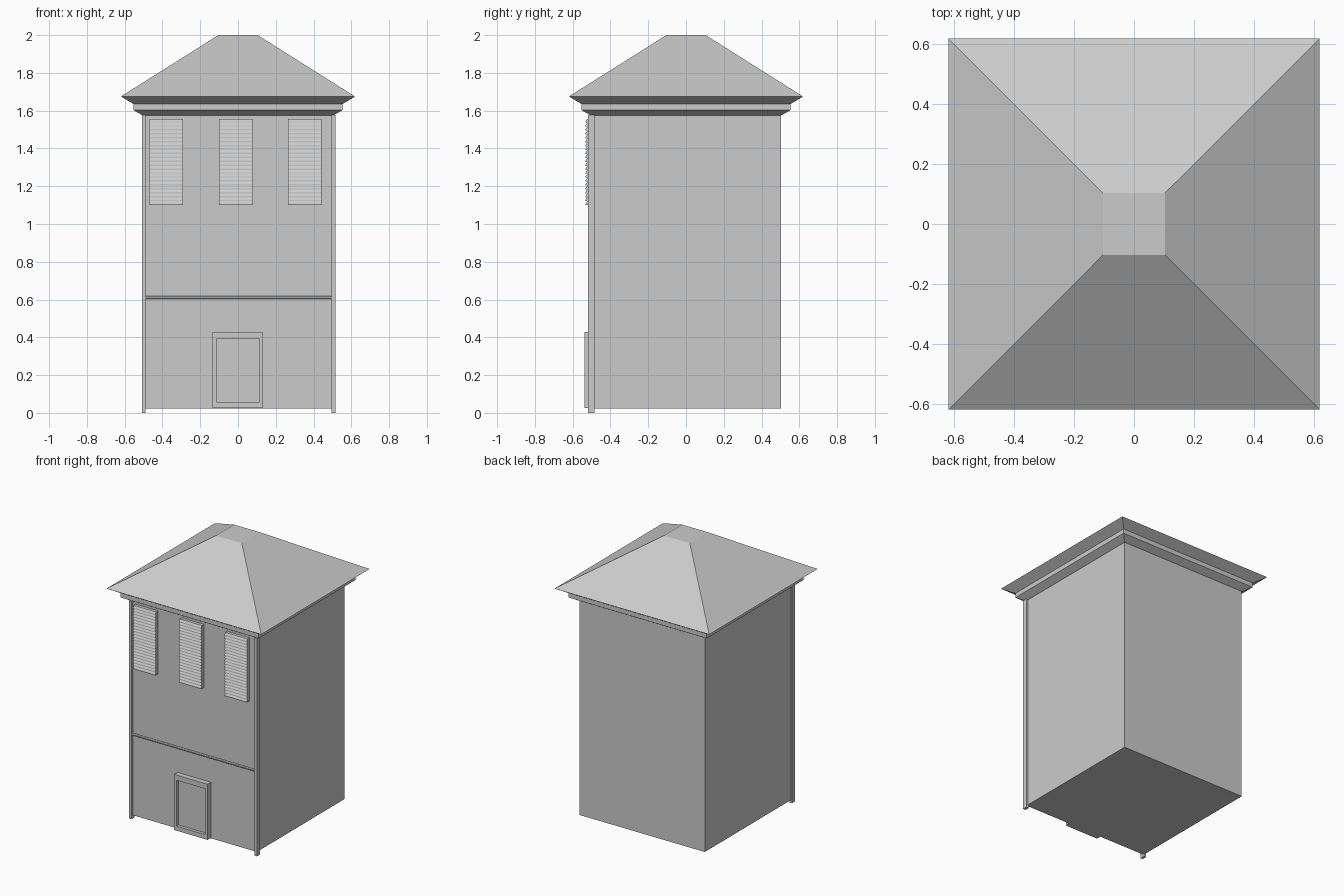
import bpy, bmesh, math

if "Cube" in bpy.data.objects:
    bpy.data.objects.remove(bpy.data.objects["Cube"])


def mesh_object(name, verts, faces):
    mesh = bpy.data.meshes.new(name)
    mesh.from_pydata(verts, [], faces)
    bm = bmesh.new()
    bm.from_mesh(mesh)
    bmesh.ops.recalc_face_normals(bm, faces=bm.faces)
    bm.to_mesh(mesh)
    bm.free()
    obj = bpy.data.objects.new(name, mesh)
    bpy.context.collection.objects.link(obj)
    return obj


def prism(name, profile, x0, x1):
    """Extrude a closed (y, z) profile along x."""
    n = len(profile)
    verts = [(x, y, z) for x in (x0, x1) for y, z in profile]
    faces = [tuple(range(n)), tuple(range(n, 2 * n))]
    faces += [(i, (i + 1) % n, n + (i + 1) % n, n + i) for i in range(n)]
    return mesh_object(name, verts, faces)


def box(name, x0, x1, y0, y1, z0, z1):
    return prism(name, [(y0, z0), (y1, z0), (y1, z1), (y0, z1)], x0, x1)


def square_stack(name, rings):
    """Stack square rings given as (half width, height)."""
    verts = [(sx * r, sy * r, z) for r, z in rings
             for sx, sy in ((-1, -1), (1, -1), (1, 1), (-1, 1))]
    faces = [(0, 1, 2, 3), tuple(len(verts) - 4 + i for i in range(4))]
    for k in range(len(rings) - 1):
        a = 4 * k
        faces += [(a + i, a + (i + 1) % 4, a + 4 + (i + 1) % 4, a + 4 + i)
                  for i in range(4)]
    return mesh_object(name, verts, faces)


# Tower body
box("body", -0.502, 0.502, -0.5, 0.502, 0.022, 1.58)

# Cornice and truncated hip roof
square_stack("cornice", [(0.505, 1.575), (0.553, 1.603), (0.553, 1.635)])
square_stack("roof", [(0.553, 1.635), (0.62, 1.675), (0.104, 2.0)])

# Front corner posts
box("left_post", -0.509, -0.491, -0.518, -0.485, 0, 1.578)
box("right_post", 0.495, 0.515, -0.518, -0.485, 0, 1.578)

# Thin round moulding across the front
bpy.ops.mesh.primitive_cylinder_add(vertices=12, radius=0.008, depth=0.986,
                                    location=(0.002, -0.503, 0.61),
                                    rotation=(0, math.pi / 2, 0))
moulding = bpy.context.object
moulding.name = "front_moulding"
bpy.ops.object.shade_smooth_by_angle()

# Louvred shutters with a saw-tooth face
slats, bottom, top = 22, 1.10, 1.557
step = (top - bottom) / slats
louvre = [(-0.495, bottom)]
for i in range(slats):
    z = bottom + i * step
    louvre += [(-0.531, z), (-0.531, z + 0.35 * step), (-0.523, z + step)]
louvre.append((-0.495, top))
for side, x in (("left", -0.38), ("middle", -0.0125), ("right", 0.353)):
    prism(side + "_shutter", louvre, x - 0.089, x + 0.089)

# Door frame and recessed door leaf
box("door_left_jamb", -0.135, -0.115, -0.538, -0.495, 0.025, 0.428)
box("door_right_jamb", 0.113, 0.133, -0.538, -0.495, 0.025, 0.428)
box("door_sill", -0.115, 0.113, -0.538, -0.495, 0.025, 0.058)
prism("door_lintel", [(-0.538, 0.39), (-0.495, 0.397), (-0.495, 0.428),
                      (-0.538, 0.428)], -0.115, 0.113)
box("door_leaf", -0.115, 0.113, -0.515, -0.495, 0.058, 0.398)
